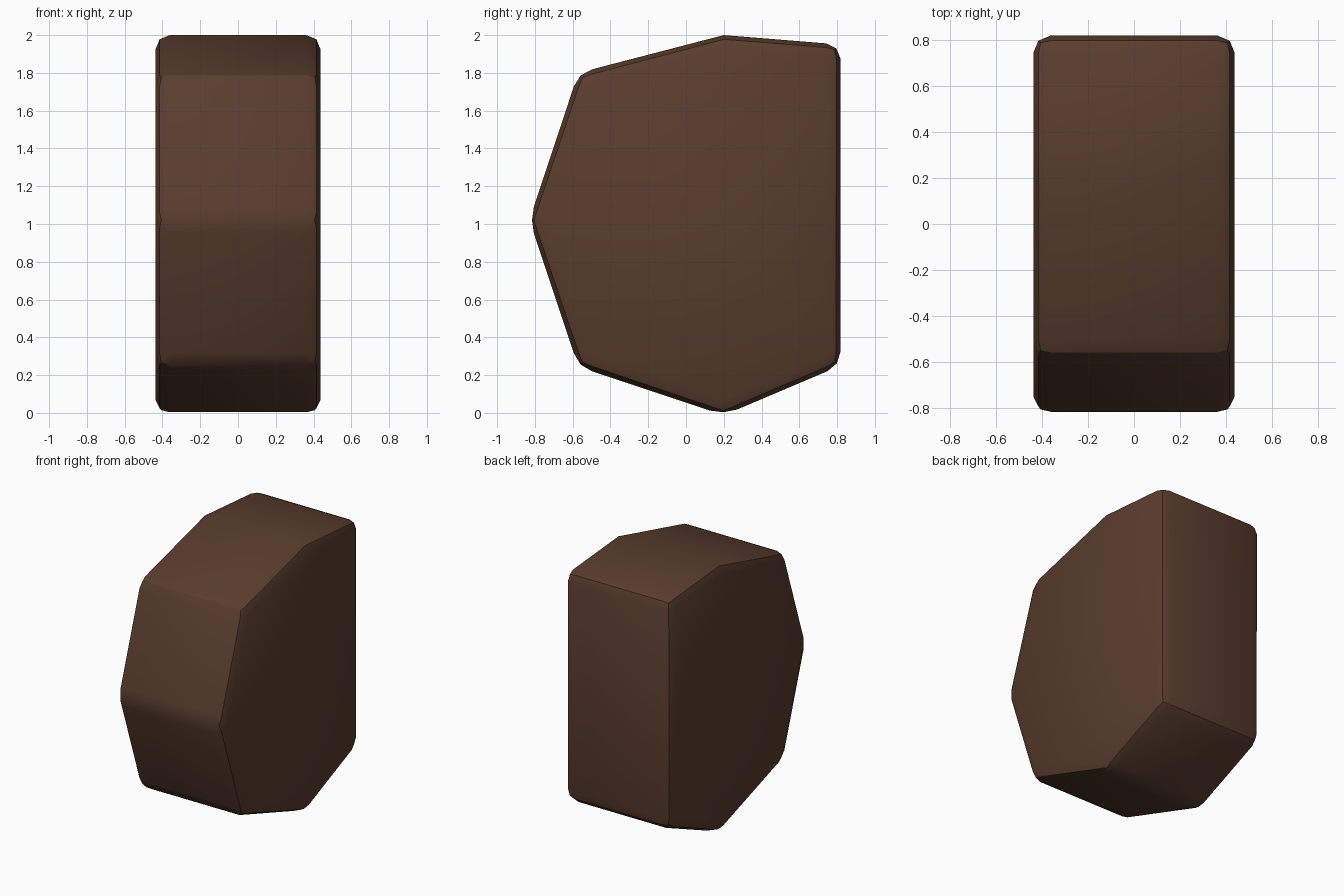
import bpy, bmesh, math

if "Cube" in bpy.data.objects:
    bpy.data.objects.remove(bpy.data.objects["Cube"])

# side outline (y, z) of the faceted block
outline = [(0.2, 2.0), (-0.57, 1.80), (-0.829, 1.02), (-0.57, 0.245),
           (0.2, -0.012), (0.818, 0.25), (0.818, 1.95)]
half_width = 0.437

bm = bmesh.new()
face = bm.faces.new([bm.verts.new((-half_width, y, z)) for y, z in outline])
ext = bmesh.ops.extrude_face_region(bm, geom=[face])
verts = [v for v in ext["geom"] if isinstance(v, bmesh.types.BMVert)]
bmesh.ops.translate(bm, verts=verts, vec=(2 * half_width, 0, 0))
bmesh.ops.recalc_face_normals(bm, faces=bm.faces)

# round every edge except the shallow ridge on top
edges = [e for e in bm.edges if e.calc_face_angle() > math.radians(30)]
bmesh.ops.bevel(bm, geom=edges, offset=0.075, segments=2, profile=0.5,
                affect='EDGES', clamp_overlap=True)
bmesh.ops.recalc_face_normals(bm, faces=bm.faces)

mesh = bpy.data.meshes.new("faceted_block")
bm.to_mesh(mesh)
bm.free()
block = bpy.data.objects.new("faceted_block", mesh)
bpy.context.collection.objects.link(block)

# dark brown finish
mat = bpy.data.materials.new("dark_brown")
mat.diffuse_color = (0.1, 0.046, 0.027, 1)
mat.use_nodes = True
mat.node_tree.nodes["Principled BSDF"].inputs["Base Color"].default_value = mat.diffuse_color
mesh.materials.append(mat)

bpy.context.view_layer.objects.active = block
block.select_set(True)
bpy.ops.object.shade_smooth_by_angle(angle=math.radians(30))
